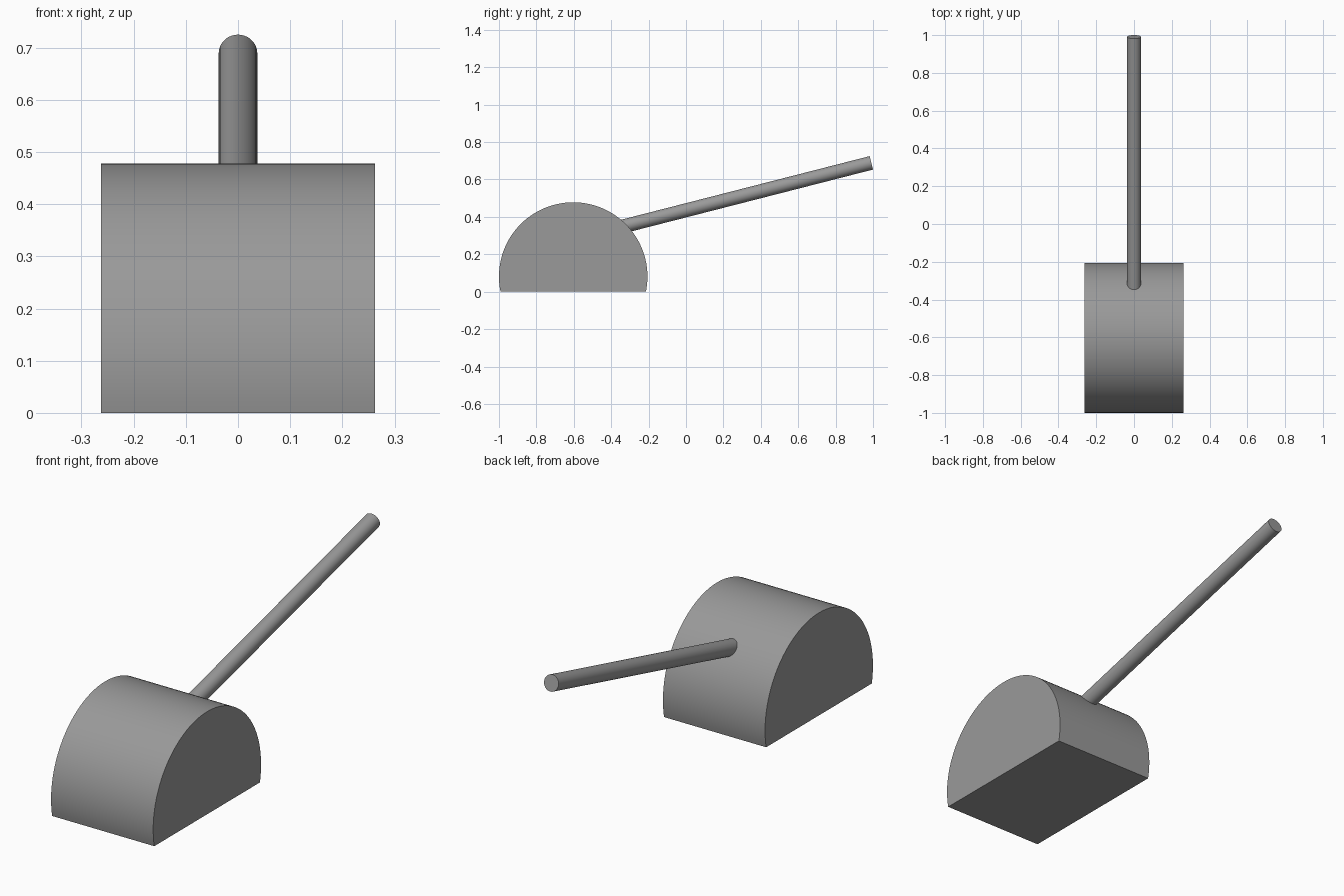
import bpy
import bmesh
import math
from mathutils import Matrix, Vector

cube = bpy.data.objects.get("Cube")
if cube:
    bpy.data.objects.remove(cube, do_unlink=True)

grey = bpy.data.materials.new("plain_grey")
COLOUR = (0.32, 0.32, 0.32, 1)
grey.diffuse_color = COLOUR
grey.use_nodes = True
grey.node_tree.nodes["Principled BSDF"].inputs["Base Color"].default_value = COLOUR


def add_object(name, bm):
    bmesh.ops.recalc_face_normals(bm, faces=bm.faces)
    mesh = bpy.data.meshes.new(name)
    bm.to_mesh(mesh)
    bm.free()
    mesh.materials.append(grey)
    obj = bpy.data.objects.new(name, mesh)
    bpy.context.collection.objects.link(obj)
    bpy.ops.object.select_all(action="DESELECT")
    obj.select_set(True)
    bpy.context.view_layer.objects.active = obj
    bpy.ops.object.shade_smooth_by_angle(angle=math.radians(30))
    return obj


# Head: a drum lying along x, cut flat below its axis
HALF_WIDTH, RADIUS = 0.263, 0.397
CENTRE_Y, CENTRE_Z = -0.603, 0.081
dip = math.asin(CENTRE_Z / RADIUS)
STEPS = 64
bm = bmesh.new()
profile = []
for i in range(STEPS + 1):
    a = -dip + (math.pi + 2 * dip) * i / STEPS
    profile.append(bm.verts.new((-HALF_WIDTH,
                                 CENTRE_Y + RADIUS * math.cos(a),
                                 CENTRE_Z + RADIUS * math.sin(a))))
side = bm.faces.new(profile)
extruded = bmesh.ops.extrude_face_region(bm, geom=[side], use_keep_orig=True)
moved = [v for v in extruded["geom"] if isinstance(v, bmesh.types.BMVert)]
bmesh.ops.translate(bm, verts=moved, vec=(2 * HALF_WIDTH, 0, 0))
add_object("head", bm)

# Handle: a round rod rising backwards out of the head
start, end = Vector((0, -0.40, 0.333)), Vector((0, 0.991, 0.689))
axis = end - start
turn = axis.to_track_quat("Z", "Y").to_matrix().to_4x4()
bm = bmesh.new()
bmesh.ops.create_cone(bm, cap_ends=True, segments=48, radius1=0.037,
                      radius2=0.037, depth=axis.length,
                      matrix=Matrix.Translation((start + end) / 2) @ turn)
add_object("handle", bm)
